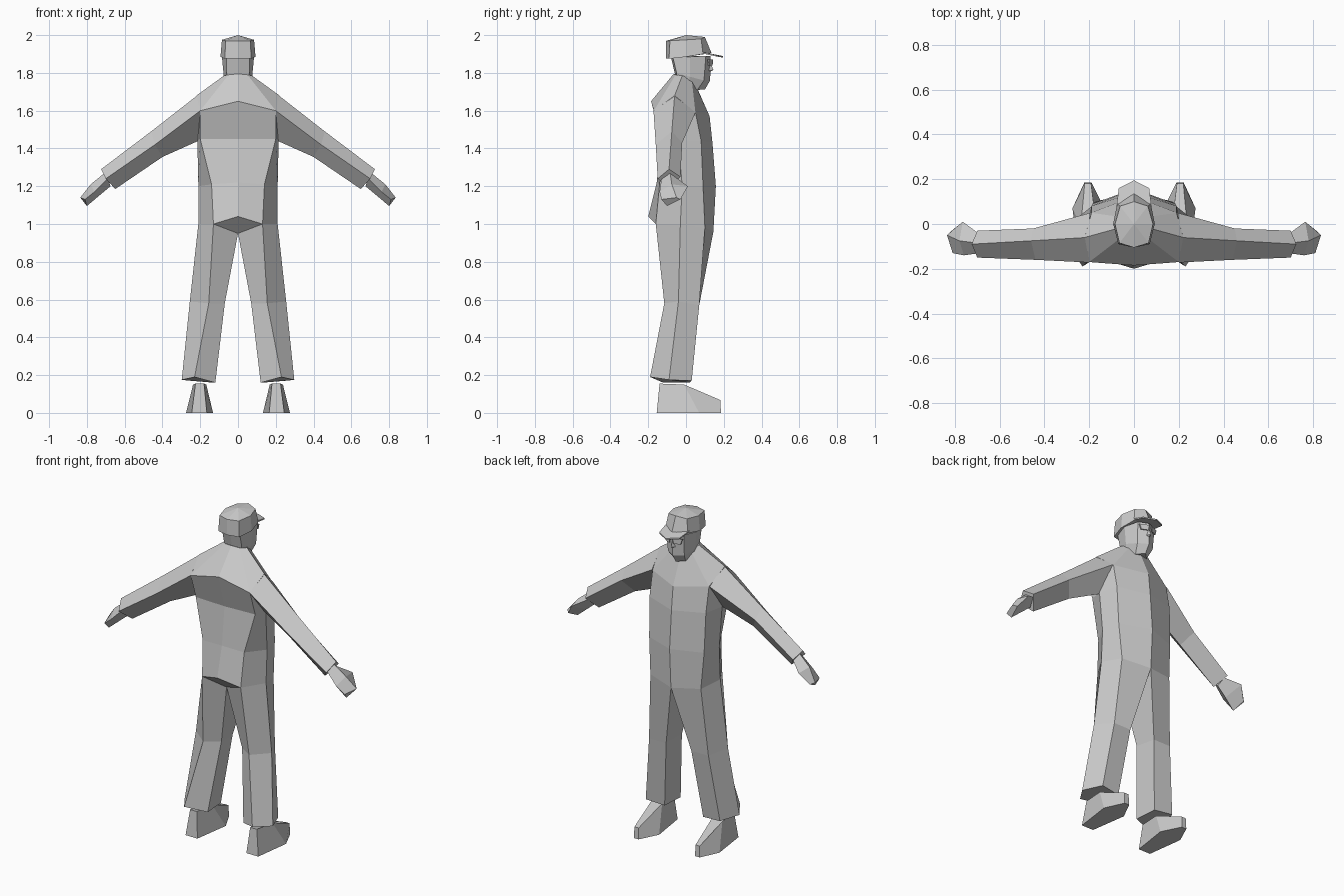
import bpy, bmesh

# single flat colour
grey = bpy.data.materials.new("plain_grey")
grey.diffuse_color = (0.6, 0.6, 0.6, 1)


class Part:
    """Collects faces for one half or both, then mirrors and welds them."""

    def __init__(self, name):
        self.name, self.bm = name, bmesh.new()

    def face(self, pts):
        self.bm.faces.new([self.bm.verts.new(p) for p in pts])

    def loft(self, rings, closed=True):
        for a, b in zip(rings, rings[1:]):
            n = len(a)
            for i in range(n if closed else n - 1):
                j = (i + 1) % n
                self.face((a[i], a[j], b[j], b[i]))

    def fan(self, ring, tip):
        for p, q in zip(ring, ring[1:]):
            self.face((p, q, tip))

    def finish(self, mirror=True):
        bm = self.bm
        if mirror:
            for f in list(bm.faces):
                self.face([(-v.co.x, v.co.y, v.co.z) for v in f.verts])
        bmesh.ops.remove_doubles(bm, verts=bm.verts, dist=0.0005)
        bmesh.ops.dissolve_degenerate(bm, edges=bm.edges, dist=0.0001)
        bmesh.ops.recalc_face_normals(bm, faces=bm.faces)
        me = bpy.data.meshes.new(self.name)
        bm.to_mesh(me)
        bm.free()
        me.materials.append(grey)
        ob = bpy.data.objects.new(self.name, me)
        bpy.context.collection.objects.link(ob)
        return ob


def capped_loft(name, rings):
    part = Part(name)
    part.loft(rings)
    part.face(rings[0])
    part.face(rings[-1])
    return part.finish()


# overalls: half rings run back centre, back side, side, front side, front centre
torso = [
    [(0, -.065, 1.795), (.05, -.055, 1.79), (.075, -.02, 1.785), (.05, .03, 1.77), (0, .05, 1.74)],
    [(0, -.185, 1.65), (.2, -.17, 1.6), (.22, -.06, 1.68), (.19, .05, 1.59), (0, .125, 1.57)],
    [(0, -.13, 1.45), (.2, -.12, 1.45), (.215, -.04, 1.44), (.19, .08, 1.44), (0, .14, 1.43)],
    [(0, -.155, 1.22), (.14, -.14, 1.21), (.21, -.02, 1.2), (.185, .09, 1.2), (0, .158, 1.2)],
    [(0, -.2, 1.04), (.13, -.16, 1.0), (.21, -.03, 1.0), (.17, .1, .98), (0, .145, .96)],
]
crotch = (0, -.11, .95)
hip = [crotch] + torso[-1][1:]
legs = [
    hip,
    [(.07, -.06, .58), (.155, -.115, .58), (.255, -.04, .59), (.2, .07, .57), (.085, .07, .57)],
    [(.12, -.12, .16), (.23, -.19, .19), (.298, -.09, .175), (.25, .03, .17), (.13, .02, .16)],
]
body = Part("overalls")
body.loft(torso, closed=False)
body.fan(torso[0], (0, -.01, 1.78))
body.face((torso[-1][0], torso[-1][1], crotch))
body.loft(legs)
body.face(legs[-1])
body.finish()

# sleeves: rings run top, back, bottom, front
capped_loft("sleeves", [
    [(.21, -.06, 1.685), (.2, -.172, 1.6), (.21, -.045, 1.44), (.195, .05, 1.59)],
    [(.46, -.075, 1.49), (.44, -.16, 1.42), (.40, -.08, 1.355), (.45, -.02, 1.43)],
    [(.725, -.09, 1.29), (.70, -.15, 1.24), (.65, -.09, 1.185), (.70, -.03, 1.25)],
])

# hands: wrist, knuckles, finger tips
capped_loft("hands", [
    [(.70, -.085, 1.275), (.69, -.13, 1.24), (.675, -.085, 1.2), (.69, -.045, 1.24)],
    [(.78, -.075, 1.21), (.76, -.14, 1.17), (.735, -.09, 1.15), (.765, .01, 1.2)],
    [(.835, -.05, 1.14), (.81, -.13, 1.13), (.80, -.10, 1.095), (.815, -.03, 1.13)],
])

# shoes: sole outline and upper
capped_loft("shoes", [
    [(.165, -.155, 0), (.245, -.155, 0), (.275, .07, 0), (.222, .185, 0), (.19, .185, 0), (.132, .07, 0)],
    [(.18, -.14, .155), (.225, -.14, .155), (.238, -.01, .15), (.22, .182, .068), (.192, .182, .068),
     (.168, -.01, .15)],
])

# head: half rings from neck and chin up to the cap
head_rings = [
    [(0, -.045, 1.74), (.05, -.045, 1.75), (.06, .01, 1.735), (.04, .06, 1.71), (0, .10, 1.712)],
    [(0, -.06, 1.80), (.06, -.05, 1.8), (.075, .02, 1.78), (.055, .095, 1.76), (0, .128, 1.76)],
    [(0, -.08, 1.885), (.06, -.07, 1.885), (.085, .02, 1.885), (.06, .105, 1.89), (0, .13, 1.89)],
]
head = Part("head")
head.loft(head_rings, closed=False)
head.fan(head_rings[0], (0, .02, 1.725))
head.fan(head_rings[-1], (0, .02, 1.89))
head.finish()

# nose
nose = Part("nose")
base, tip, low, side = (0, .125, 1.86), (0, .146, 1.815), (0, .125, 1.805), (.014, .12, 1.812)
nose.face((base, tip, side))
nose.face((tip, low, side))
nose.finish()

# glasses: thin lenses in front of the eyes
capped_loft("glasses", [
    [(x, y + d, z) for x, y, z in
     ((.008, .136, 1.87), (.06, .114, 1.87), (.05, .118, 1.838), (.015, .134, 1.838))]
    for d in (0, .007)
])

# cap crown
crown = [
    [(0, -.105, 1.875), (.07, -.09, 1.875), (.093, 0, 1.885), (.075, .09, 1.9), (0, .135, 1.905)],
    [(0, -.105, 1.97), (.065, -.085, 1.97), (.085, 0, 1.975), (.062, .08, 1.98), (0, .1, 1.99)],
]
cap = Part("cap_crown")
cap.loft(crown, closed=False)
cap.fan(crown[1], (0, 0, 2.0))
cap.fan(crown[0], (0, 0, 1.885))
cap.finish()

# cap brim
brim = Part("cap_brim")
outline = [(0, .07, 1.915), (.078, .08, 1.912), (.068, .16, 1.895), (0, .195, 1.889)]
under = [(x, y, z - .008) for x, y, z in outline]
brim.face(outline)
brim.face(under)
brim.loft([outline, under], closed=False)
brim.finish()
